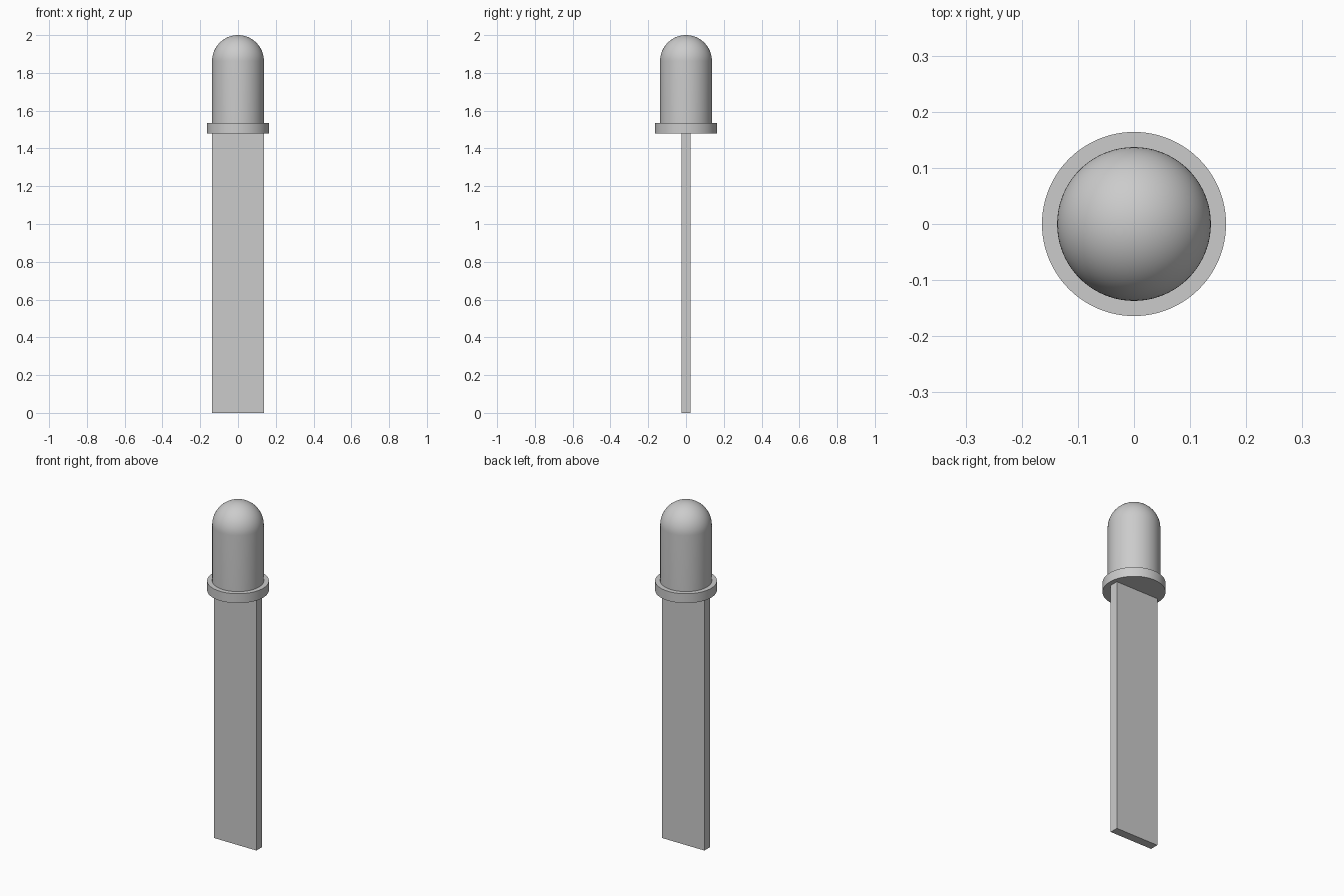
import bpy
import bmesh
from math import sin, cos, pi, radians
from mathutils import Matrix, Vector

cube = bpy.data.objects.get("Cube")
if cube:
    bpy.data.objects.remove(cube, do_unlink=True)

# Dimensions
DOME_R, RIM_R = 0.137, 0.164
RIM_BOTTOM, RIM_TOP, TOTAL = 1.48, 1.535, 2.0
BLADE_THICKNESS = 0.05
SIDES, ARC_STEPS = 96, 20

# Single plain grey
grey = bpy.data.materials.new("plain grey")
grey.use_nodes = True
colour = (0.6, 0.6, 0.6, 1)
grey.diffuse_color = colour
grey.node_tree.nodes["Principled BSDF"].inputs["Base Color"].default_value = colour


def add_object(name, bm):
    bmesh.ops.recalc_face_normals(bm, faces=bm.faces)
    mesh = bpy.data.meshes.new(name)
    bm.to_mesh(mesh)
    bm.free()
    mesh.materials.append(grey)
    obj = bpy.data.objects.new(name, mesh)
    bpy.context.collection.objects.link(obj)
    return obj


def lathe(name, profile):
    """Spin an (r, z) profile about the z axis."""
    bm = bmesh.new()
    verts = [bm.verts.new((r, 0, z)) for r, z in profile]
    edges = [bm.edges.new(pair) for pair in zip(verts, verts[1:])]
    bmesh.ops.spin(bm, geom=verts + edges, cent=(0, 0, 0), axis=(0, 0, 1),
                   angle=2 * pi, steps=SIDES, use_merge=True)
    bmesh.ops.remove_doubles(bm, verts=bm.verts, dist=1e-5)
    obj = add_object(name, bm)
    bpy.ops.object.select_all(action='DESELECT')
    obj.select_set(True)
    bpy.context.view_layer.objects.active = obj
    bpy.ops.object.shade_smooth_by_angle(angle=radians(30))
    return obj


# Round-topped body and its rim, one continuous shell
dome_z = TOTAL - DOME_R
arc = [(DOME_R * cos(a), dome_z + DOME_R * sin(a))
       for a in (i * pi / 2 / ARC_STEPS for i in range(ARC_STEPS))]
lathe("domed_head", [(0, RIM_BOTTOM), (RIM_R, RIM_BOTTOM), (RIM_R, RIM_TOP),
                     (DOME_R, RIM_TOP)] + arc + [(0, TOTAL)])

# Flat blade below the rim
bm = bmesh.new()
bmesh.ops.create_cube(bm, size=1, matrix=Matrix.LocRotScale(
    Vector((0, 0, RIM_BOTTOM / 2)), None,
    Vector((2 * DOME_R, BLADE_THICKNESS, RIM_BOTTOM))))
add_object("flat_blade", bm)
